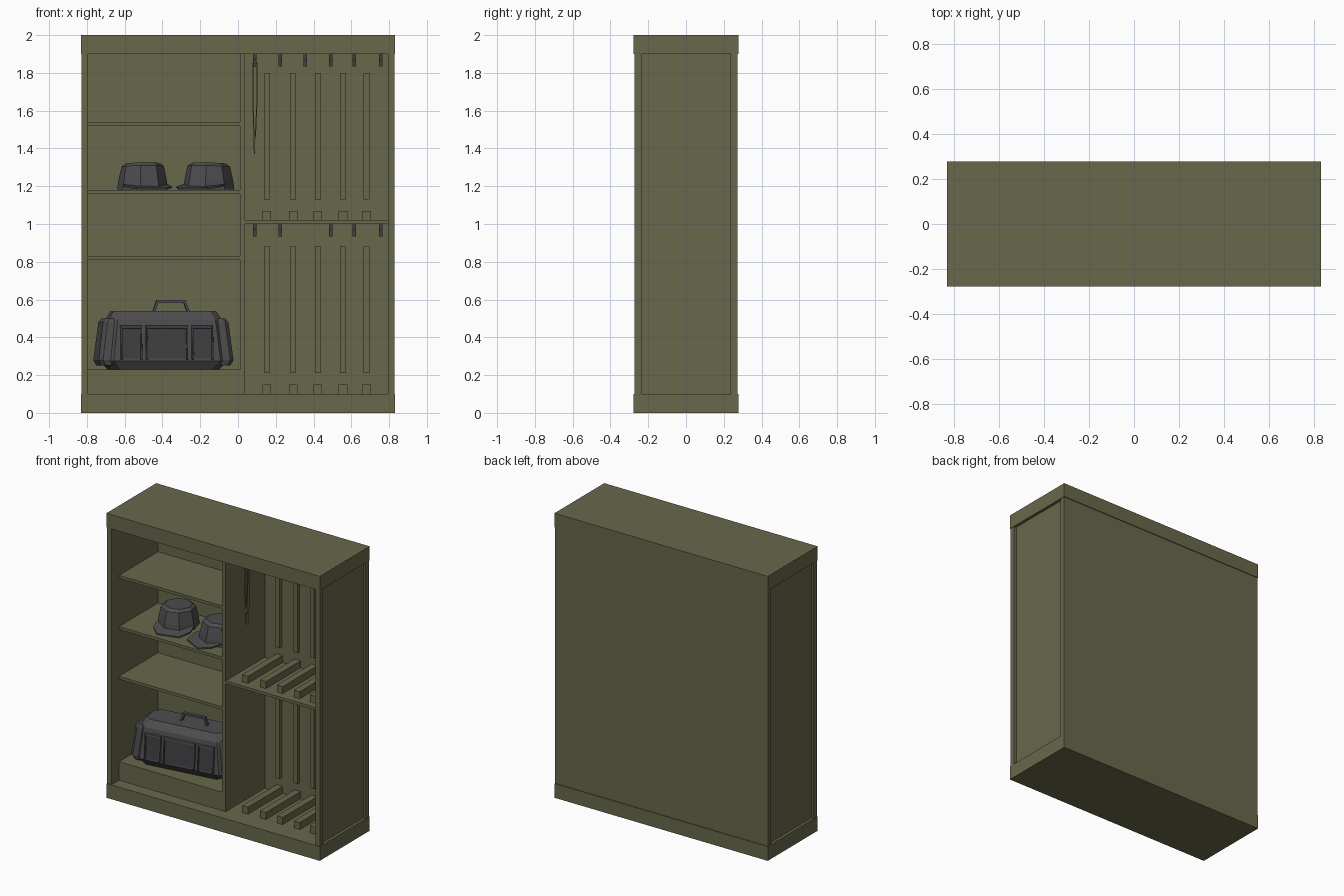
import bpy, bmesh, math
from mathutils import Matrix, Vector

if "Cube" in bpy.data.objects:
    bpy.data.objects.remove(bpy.data.objects["Cube"])


def material(name, rgb):
    m = bpy.data.materials.new(name)
    m.diffuse_color = (*rgb, 1)
    m.use_nodes = True
    m.node_tree.nodes["Principled BSDF"].inputs["Base Color"].default_value = m.diffuse_color
    return m


OLIVE = material("olive paint", (0.14, 0.14, 0.072))
GRAY = material("dark gray", (0.075, 0.075, 0.08))
DARK = material("charcoal", (0.05, 0.05, 0.053))


def finish(name, bm, mat, matrix=None):
    bmesh.ops.recalc_face_normals(bm, faces=bm.faces)
    me = bpy.data.meshes.new(name)
    bm.to_mesh(me)
    bm.free()
    me.materials.append(mat)
    ob = bpy.data.objects.new(name, me)
    bpy.context.collection.objects.link(ob)
    if matrix:
        ob.matrix_world = matrix
    return ob


def box(name, x, y, z, mat=OLIVE, matrix=None):
    """Box from (min, max) pairs."""
    bm = bmesh.new()
    bmesh.ops.create_cube(bm, size=1)
    for v in bm.verts:
        v.co = [(r[0] + r[1]) / 2 + c * (r[1] - r[0]) for c, r in zip(v.co, (x, y, z))]
    return finish(name, bm, mat, matrix)


def loft(name, rings, mat, matrix=None):
    """Skin equal-length closed rings and cap both ends."""
    bm = bmesh.new()
    vs = [[bm.verts.new(p) for p in r] for r in rings]
    n = len(rings[0])
    for a, b in zip(vs, vs[1:]):
        for i in range(n):
            j = (i + 1) % n
            bm.faces.new((a[i], a[j], b[j], b[i]))
    bm.faces.new(vs[0])
    bm.faces.new(vs[-1])
    return finish(name, bm, mat, matrix)


# cabinet shell
box("top_cap", (-0.83, 0.83), (-0.277, 0.277), (1.9, 2))
box("base_plinth", (-0.83, 0.83), (-0.277, 0.277), (0, 0.1))
box("back_panel", (-0.81, 0.81), (0.245, 0.272), (0.1, 1.9))
for s, side in ((-1, "left"), (1, "right")):
    def xr(a, b):
        return tuple(sorted((s * a, s * b)))
    box(side + "_front_stile", xr(0.793, 0.828), (-0.273, -0.236), (0.1, 1.9))
    box(side + "_rear_stile", xr(0.793, 0.828), (0.236, 0.272), (0.1, 1.9))
    box(side + "_side_panel", xr(0.793, 0.81), (-0.25, 0.25), (0.1, 1.9))

# interior divider and shelves
F, B = -0.19, 0.246
box("divider", (0.01, 0.037), (F, B), (0.1, 1.9))
for z in (0.81, 1.16, 1.52):
    box("left_shelf", (-0.795, 0.01), (F, B), (z, z + 0.02))
box("raised_floor", (-0.795, 0.01), (F, B), (0.1, 0.23))
box("right_shelf", (0.037, 0.793), (F, B), (1.0, 1.02))

# rack rests and upright back strips
for z in (0.1, 1.02):
    for x in (0.153, 0.292, 0.423, 0.556, 0.68):
        box("rack_rest", (x - 0.023, x + 0.023), (-0.14, B), (z, z + 0.05))
        box("back_strip", (x - 0.016, x + 0.016), (0.22, B), (z + 0.11, z + 0.78))

# hanging hooks under the top and the right shelf
for top in (1.9, 1.0):
    for x in (0.088, 0.223, 0.356, 0.49, 0.616, 0.755):
        if top == 1.0 and x == 0.356:
            continue
        w = (x - 0.009, x + 0.009)
        box("hook_shank", w, (-0.005, 0.005), (top - 0.06, top), DARK)
        box("hook_foot", w, (-0.045, 0.005), (top - 0.065, top - 0.055), DARK)
        box("hook_tip", w, (-0.05, -0.04), (top - 0.065, top - 0.03), DARK)

# looped strap on the first hook
for a, b in ((0.078, 0.087), (0.102, 0.091)):
    rings = [[(x + dx, y, z) for dx, y in ((-.003, -.038), (.003, -.038), (.003, -.012), (-.003, -.012))]
             for x, z in ((a, 1.85), ((a * 0.7 + b * 0.3), 1.6), (b, 1.37 if a < .09 else 1.45))]
    loft("strap_strand", rings, OLIVE)
box("strap_top", (0.075, 0.105), (-0.038, -0.012), (1.847, 1.853))

# toolbox: chamfered body in its own rotated frame
M = Matrix.Translation((-0.395, 0.02, 0.23)) @ Matrix.Rotation(math.radians(8), 4, 'Z')


def oct_ring(hx, hy, z, c=0.04, cx=0):
    q = [(hx, hy - c), (hx - c, hy), (c - hx, hy), (-hx, hy - c),
         (-hx, c - hy), (c - hx, -hy), (hx - c, -hy), (hx, c - hy)]
    return [(cx + x, y, z) for x, y in q]


loft("toolbox_body", [oct_ring(.29, .11, 0), oct_ring(.325, .14, .045), oct_ring(.305, .125, .235),
                      oct_ring(.30, .12, .265), oct_ring(.275, .085, .31)], GRAY, M)
for s in (-1, 1):
    # flared end guards
    loft("toolbox_end_guard", [oct_ring(.035, .115, .02, .02, s * .31), oct_ring(.045, .125, .05, .02, s * .315),
                               oct_ring(.04, .11, .25, .02, s * .295), oct_ring(.03, .10, .27, .02, s * .29)], GRAY, M)
    # ribbed panels on front and back, raised rim around a darker plate
    for a, b in ((-.25, -.13), (-.115, .115), (.13, .25)):
        def panel(name, x0, x1, z0, z1, out, mat):
            def ring(d, i):
                y = lambda z: s * (.14 - (z - .045) * .079 + d)
                return [(x0 + i, y(z0), z0 + i), (x1 - i, y(z0), z0 + i), (x1 - i, y(z1), z1 - i), (x0 + i, y(z1), z1 - i)]
            loft(name, [ring(-.01, 0), ring(out, .004)], mat, M)
        panel("toolbox_panel", a, b, .055, .23, .006, DARK)
        for e in (a, b - .015):
            panel("toolbox_rib", e, e + .015, .05, .235, .014, GRAY)
        panel("toolbox_latch_lip", a, b, .215, .235, .013, GRAY)

# toolbox handle
for s in (-1, 1):
    rings = [[(s * (x + dx), dy, z) for dx, dy in ((-.007, -.012), (.007, -.012), (.007, .012), (-.007, .012))]
             for x, z in ((.092, .305), (.072, .362))]
    loft("handle_leg", rings, GRAY, M @ Matrix.Translation((.04, 0, 0)))
box("handle_grip", (-.039, .119), (-.012, .012), (.352, .367), GRAY, M)


# caps: faceted crown with a flat-edged bill (bill points to local -y)
def cap(cx, cy, turn):
    H = Matrix.Translation((cx, cy, 1.18)) @ Matrix.Rotation(math.radians(turn), 4, 'Z')

    def ring(rx, ry, z, tilt=0):
        return [(rx * math.cos(t), ry * math.sin(t), z + tilt * math.sin(t))
                for t in (math.tau * (i + .5) / 8 for i in range(8))]
    loft("cap_crown", [ring(.135, .145, .002), ring(.128, .138, .05), ring(.112, .12, .125, -.006),
                       ring(.09, .095, .142, -.004)], GRAY, H)
    outline = [(.125, -.055), (.125, -.13), (.075, -.205), (-.075, -.205), (-.125, -.13), (-.125, -.055)]

    def bill(dz):
        return [(x, y, .03 + dz + (y + .055) * .15 - abs(x) * .06) for x, y in outline]
    loft("cap_bill", [bill(0), bill(.008)], GRAY, H)


cap(-0.505, 0.06, 16)
cap(-0.155, 0.03, -28)
